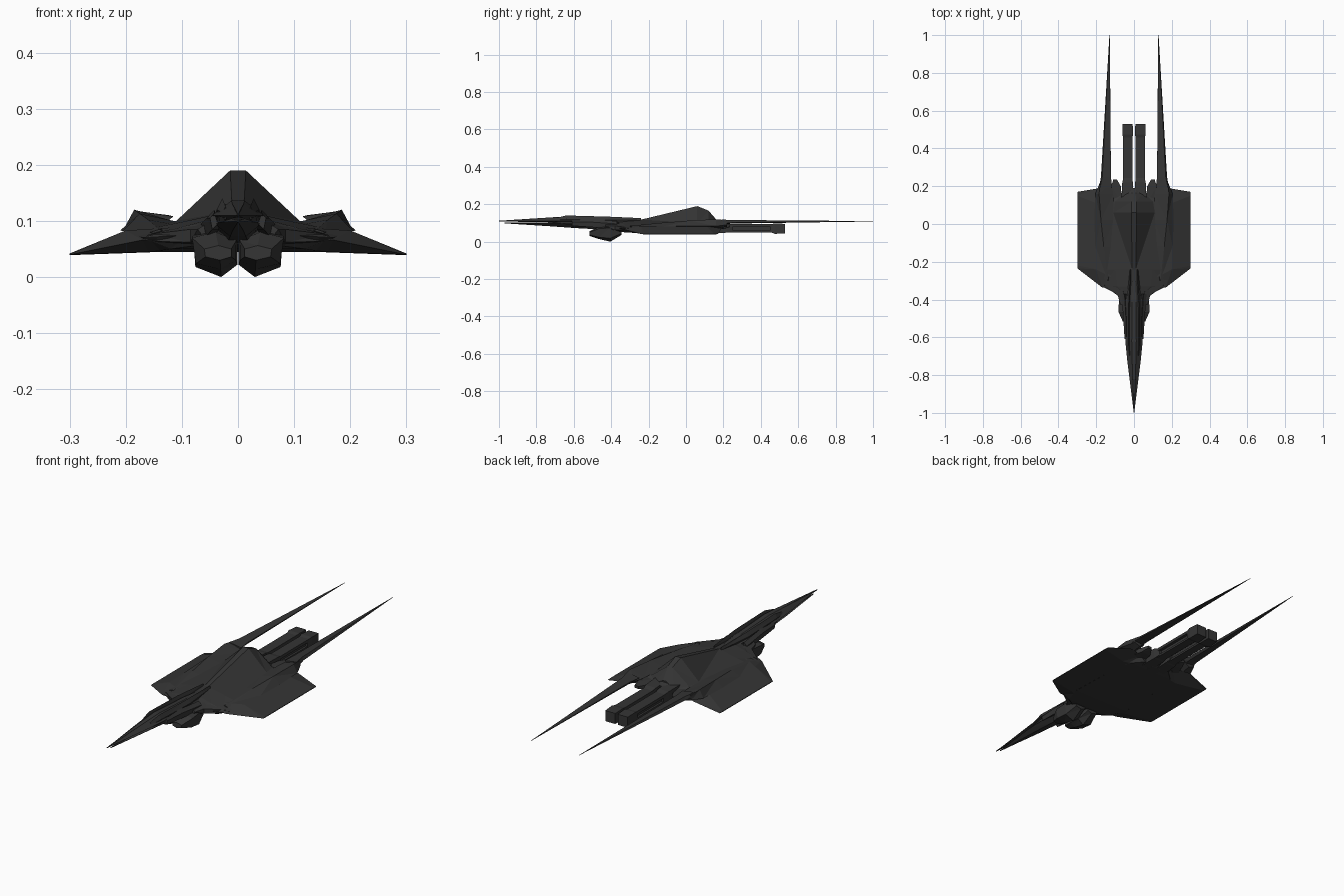
import bpy, bmesh

dark = bpy.data.materials.new("dark_hull")
dark.diffuse_color = (0.035, 0.035, 0.035, 1)


def loft(name, rings, mirror=False):
    """Skin a list of equal-length point rings; optionally mirror across x."""
    bm = bmesh.new()
    vs = [[bm.verts.new(p) for p in r] for r in rings]
    n = len(rings[0])
    for a, b in zip(vs, vs[1:]):
        for i in range(n):
            j = (i + 1) % n
            bm.faces.new((a[i], a[j], b[j], b[i]))
    bm.faces.new(vs[0])
    bm.faces.new(vs[-1][::-1])
    bmesh.ops.remove_doubles(bm, verts=bm.verts, dist=1e-5)
    bmesh.ops.triangulate(bm, faces=bm.faces)
    bmesh.ops.recalc_face_normals(bm, faces=bm.faces)
    me = bpy.data.meshes.new(name)
    bm.to_mesh(me)
    bm.free()
    me.materials.append(dark)
    ob = bpy.data.objects.new(name, me)
    bpy.context.collection.objects.link(ob)
    if mirror:
        m = ob.modifiers.new("mirror", 'MIRROR')
        m.use_mirror_merge = False
    return ob


def symmetric(name, sections):
    """Loft of half sections (y, [(x, z), ...]) reflected about x = 0."""
    return loft(name, [[(x, y, z) for x, z in h] + [(-x, y, z) for x, z in h[::-1]]
                       for y, h in sections])


def pair(name, sections):
    return loft(name, [[(x, y, z) for x, z in h] for y, h in sections], True)


def rect(x0, x1, z0, z1):
    return [(x0, z0), (x1, z0), (x1, z1), (x0, z1)]


def box_pair(name, x0, x1, y0, y1, z0, z1):
    return pair(name, [(y0, rect(x0, x1, z0, z1)), (y1, rect(x0, x1, z0, z1))])


# Faceted main hull with raised dorsal ridge
symmetric("main_hull", [
    (-0.37, [(.01, .110), (.05, .095), (.09, .075), (.06, .058)]),
    (-0.33, [(.01, .113), (.09, .092), (.17, .070), (.12, .050)]),
    (-0.24, [(.01, .118), (.10, .098), (.19, .080), (.15, .045)]),
    (0.06, [(.014, .190), (.11, .100), (.19, .083), (.14, .045)]),
    (0.12, [(.012, .166), (.10, .098), (.18, .080), (.12, .045)]),
    (0.165, [(.008, .115), (.05, .090), (.10, .075), (.07, .050)])])

# Drooping wings with a knife edge at the tip
loft("wing", [
    [(.09, -.345, .070), (.09, -.30, .090), (.09, .12, .09), (.09, .17, .075), (.09, .12, .047), (.09, -.30, .050)],
    [(.17, -.335, .066), (.20, -.24, .083), (.20, .11, .083), (.18, .19, .070), (.16, .11, .044), (.16, -.26, .045)],
    [(.30, -.235, .040), (.30, -.22, .042), (.30, .15, .042), (.30, .17, .040), (.30, .15, .039), (.30, -.22, .039)]],
    True)

# Shoulder pods on the wing roots
pair("shoulder_pod", [
    (-0.30, [(.13, .080), (.14, .085), (.155, .080), (.14, .070)]),
    (-0.12, [(.105, .092), (.16, .102), (.205, .082), (.15, .070)]),
    (0.02, [(.105, .098), (.175, .113), (.21, .083), (.15, .070)]),
    (0.16, [(.110, .098), (.185, .120), (.205, .083), (.15, .070)]),
    (0.22, [(.120, .100), (.178, .114), (.180, .090), (.15, .080)])])

# Long rear spikes
pair("rear_spike", [
    (0.19, [(.115, .108), (.180, .118), (.185, .095), (.135, .092)]),
    (0.25, [(.122, .110), (.168, .116), (.175, .102), (.130, .097)]),
    (1.00, [(.128, .109), (.129, .110), (.130, .109), (.129, .108)])])

# Rear engine housing and its angled braces
symmetric("rear_housing", [
    (0.08, [(.02, .115), (.08, .095), (.08, .050), (.02, .045)]),
    (0.16, [(.015, .110), (.07, .090), (.065, .050), (.02, .045)]),
    (0.19, [(.008, .100), (.04, .085), (.04, .060), (.01, .055)])])
pair("rear_brace", [
    (0.10, [(.06, .060), (.16, .060), (.16, .085), (.06, .090)]),
    (0.20, [(.07, .068), (.12, .070), (.12, .092), (.07, .090)]),
    (0.235, [(.09, .078), (.11, .080), (.11, .092), (.09, .090)])])

# Twin tail cannons: paired rails, core and muzzle
box_pair("cannon_upper_rail", .008, .058, .14, .50, .080, .094)
box_pair("cannon_lower_rail", .012, .054, .14, .48, .050, .060)
box_pair("cannon_core", .022, .044, .14, .50, .056, .084)
pair("cannon_muzzle", [
    (0.45, rect(.010, .056, .052, .092)),
    (0.475, rect(.005, .062, .042, .098)),
    (0.53, rect(.007, .060, .044, .095))])
pair("cannon_collar", [
    (0.14, rect(.006, .066, .045, .104)),
    (0.22, rect(.006, .062, .048, .100)),
    (0.25, rect(.010, .055, .055, .092))])

# Split beak nose
symmetric("nose_upper", [
    (-1.0, [(.0005, .112), (.001, .110), (.0005, .108)]),
    (-0.72, [(.010, .130), (.036, .110), (.012, .104)]),
    (-0.62, [(.012, .136), (.046, .110), (.012, .100)]),
    (-0.40, [(.010, .124), (.044, .104), (.012, .085)]),
    (-0.30, [(.008, .115), (.030, .100), (.012, .080)])])
symmetric("nose_lower", [
    (-0.97, [(.0005, .102), (.002, .100), (.0005, .098)]),
    (-0.72, [(.012, .104), (.032, .098), (.010, .082)]),
    (-0.58, [(.012, .102), (.040, .094), (.014, .072)]),
    (-0.36, [(.012, .100), (.040, .088), (.020, .060)])])

# Upright fins along the neck
pair("neck_fin", [
    (-0.70, [(.018, .115), (.022, .126), (.028, .115), (.023, .100)]),
    (-0.64, [(.020, .110), (.028, .140), (.038, .120), (.030, .090)]),
    (-0.42, [(.018, .105), (.028, .134), (.040, .115), (.032, .080)]),
    (-0.24, [(.014, .105), (.018, .126), (.022, .115), (.018, .100)])])

# Cheek plates beside the nose
pair("cheek_plate", [
    (-0.61, [(.036, .095), (.042, .115), (.050, .105), (.046, .085)]),
    (-0.51, [(.034, .085), (.042, .120), (.056, .105), (.052, .078)]),
    (-0.37, [(.040, .075), (.050, .110), (.066, .095), (.060, .068)])])

# Chin thrusters under the neck
pair("chin_thruster", [
    (-0.515, [(.012, .036), (.032, .030), (.058, .036), (.060, .050), (.035, .056), (.012, .050)]),
    (-0.465, [(.004, .030), (.031, .014), (.075, .024), (.082, .070), (.040, .080), (.003, .065)]),
    (-0.405, [(.001, .022), (.030, .000), (.076, .018), (.080, .074), (.040, .085), (.001, .070)]),
    (-0.345, [(.010, .044), (.032, .036), (.060, .044), (.068, .068), (.040, .078), (.008, .070)])])

# Shoulder struts joining the neck to the hull
pair("neck_strut", [
    (-0.43, [(.040, .075), (.060, .070), (.072, .085), (.050, .100)]),
    (-0.38, [(.045, .062), (.085, .062), (.085, .085), (.050, .098)]),
    (-0.32, [(.060, .052), (.168, .064), (.160, .076), (.070, .096)])])
